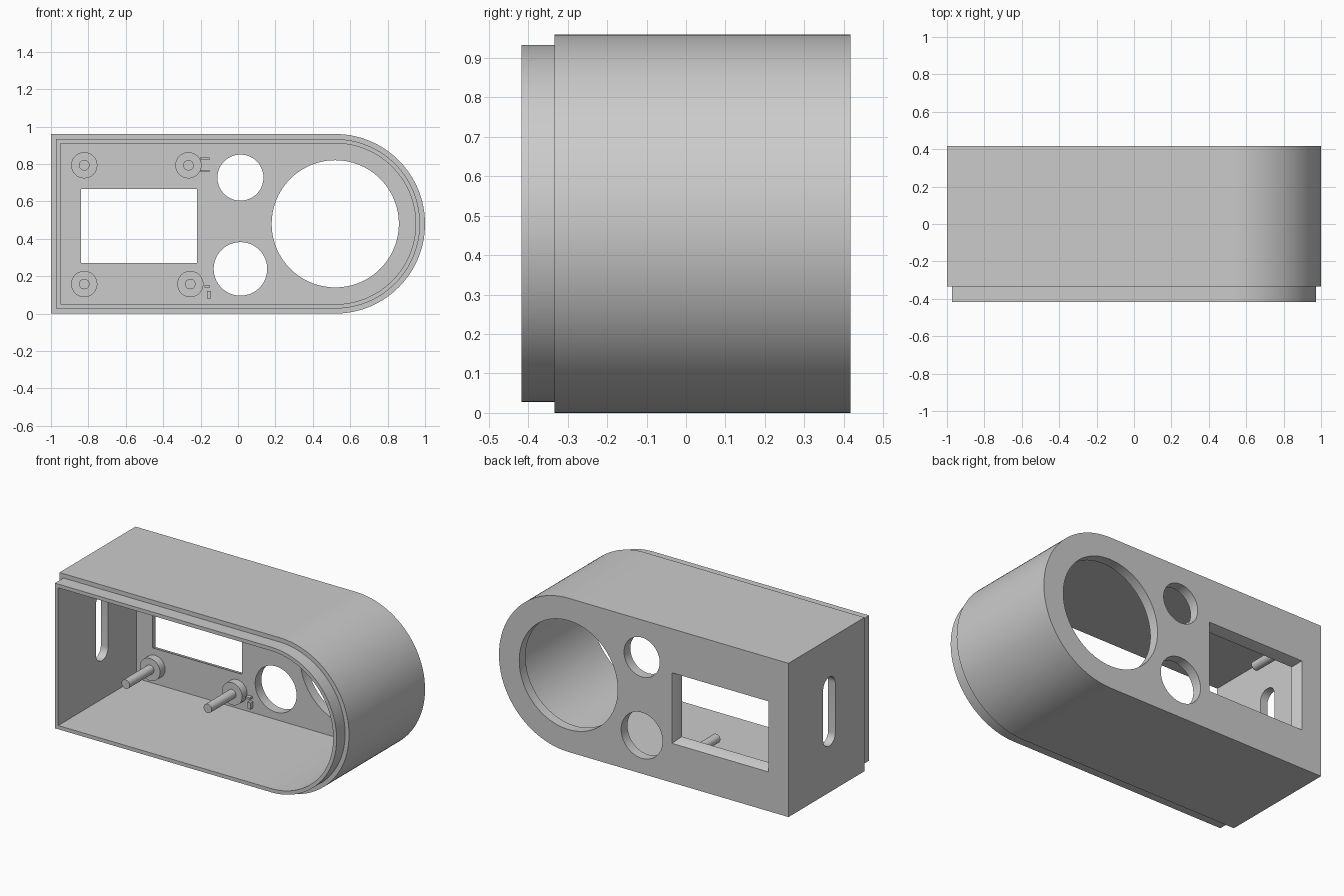
import bpy, bmesh, math

if "Cube" in bpy.data.objects:
    bpy.data.objects.remove(bpy.data.objects["Cube"])

BACK, STEP, FRONT = 0.417, -0.333, -0.417   # depth positions
WALL_IN = 0.355                             # inner face of the back wall
CX, CZ, R = 0.52, 0.48, 0.48                # rounded end

grey = bpy.data.materials.new("grey plastic")
grey.diffuse_color = (0.6, 0.6, 0.6, 1)
grey.use_nodes = True
grey.node_tree.nodes["Principled BSDF"].inputs["Base Color"].default_value = grey.diffuse_color


def d_outline(inset, n=64):
    """Square-left, round-right outline in x, z."""
    r = R - inset
    pts = [(-1 + inset, CZ + r), (-1 + inset, CZ - r)]
    for i in range(n + 1):
        a = -math.pi / 2 + math.pi * i / n
        pts.append((CX + r * math.cos(a), CZ + r * math.sin(a)))
    return pts


def circle(x, z, r, n=64):
    return [(x + r * math.cos(2 * math.pi * i / n),
             z + r * math.sin(2 * math.pi * i / n)) for i in range(n)]


def rect(x0, x1, z0, z1):
    return [(x0, z0), (x1, z0), (x1, z1), (x0, z1)]


def loft(name, sections, along_x=False):
    """Solid through matching outlines, given as (depth, outline) pairs."""
    bm = bmesh.new()
    rings = [[bm.verts.new((d, u, z) if along_x else (u, d, z)) for u, z in o]
             for d, o in sections]
    n = len(rings[0])
    for a, b in zip(rings, rings[1:]):
        for i in range(n):
            j = (i + 1) % n
            bm.faces.new((a[i], a[j], b[j], b[i]))
    bm.faces.new(rings[0])
    bm.faces.new(rings[-1])
    bmesh.ops.recalc_face_normals(bm, faces=bm.faces)
    if bm.calc_volume(signed=True) < 0:
        bmesh.ops.reverse_faces(bm, faces=bm.faces)
    me = bpy.data.meshes.new(name)
    bm.to_mesh(me)
    bm.free()
    me.materials.append(grey)
    ob = bpy.data.objects.new(name, me)
    bpy.context.collection.objects.link(ob)
    return ob


def activate(ob):
    bpy.ops.object.select_all(action='DESELECT')
    ob.select_set(True)
    bpy.context.view_layer.objects.active = ob


def cut(ob, cutter):
    """Subtract the cutter; keep the first solver result that has faces."""
    for solver in ('EXACT', 'MANIFOLD', 'FLOAT'):
        m = ob.modifiers.new("cut", 'BOOLEAN')
        m.operation, m.solver, m.object = 'DIFFERENCE', solver, cutter
        bpy.context.view_layer.update()
        dg = bpy.context.evaluated_depsgraph_get()
        me = bpy.data.meshes.new_from_object(ob.evaluated_get(dg))
        ob.modifiers.remove(m)
        if len(me.polygons) > 6:
            ob.data = me
            break
    bpy.data.objects.remove(cutter)


def smooth(ob):
    activate(ob)
    bpy.ops.object.shade_smooth_by_angle(angle=math.radians(30))


# Housing with the stepped lip at the open front
outer, lip = d_outline(0), d_outline(0.027)
housing = loft("housing", [(FRONT, lip), (STEP, lip), (STEP, outer), (BACK, outer)])
inner = d_outline(0.05)
cut(housing, loft("cavity_cutter", [(FRONT - 0.1, inner), (WALL_IN, inner)]))

# Round openings in the back wall
for x, z, r in ((0.52, 0.48, 0.34), (0.013, 0.727, 0.123), (0.013, 0.239, 0.143)):
    o = circle(x, z, r, 96)
    cut(housing, loft("hole_cutter", [(0.3, o), (0.5, o)]))

# Display window, flared towards the outside
f = 0.004
window = rect(-0.84, -0.22, 0.27, 0.665)
cut(housing, loft("window_cutter", [
    (0.3, window), (WALL_IN + 0.003, window),
    (BACK + 0.01, rect(-0.862 - f, -0.195 + f, 0.245 - f, 0.685 + f))]))

# Upright cable slot in the flat end
slot = []
for half, z in enumerate((0.66, 0.35)):
    for i in range(17):
        a = math.pi * (half + i / 16)
        slot.append((0.015 + 0.06 * math.cos(a), z + 0.06 * math.sin(a)))
cut(housing, loft("slot_cutter", [(-1.1, slot), (-0.85, slot)], along_x=True))
smooth(housing)

# Standoffs: a wide collar with a thin pin
for k, (x, z) in enumerate(((-0.822, 0.793), (-0.265, 0.793),
                            (-0.822, 0.158), (-0.255, 0.158))):
    collar, pin = circle(x, z, 0.07, 40), circle(x, z, 0.028, 40)
    smooth(loft(f"standoff_{k + 1}", [(0.065, pin), (0.305, pin),
                                      (0.305, collar), (WALL_IN + 0.01, collar)]))

# Small ribs beside the standoffs
for k, (x, z, w, h) in enumerate(((-0.177, 0.828, 0.05, 0.012), (-0.177, 0.762, 0.05, 0.012),
                                  (-0.165, 0.145, 0.03, 0.012), (-0.155, 0.1, 0.02, 0.04))):
    o = rect(x - w / 2, x + w / 2, z - h / 2, z + h / 2)
    loft(f"small_rib_{k + 1}", [(0.33, o), (WALL_IN + 0.01, o)])
